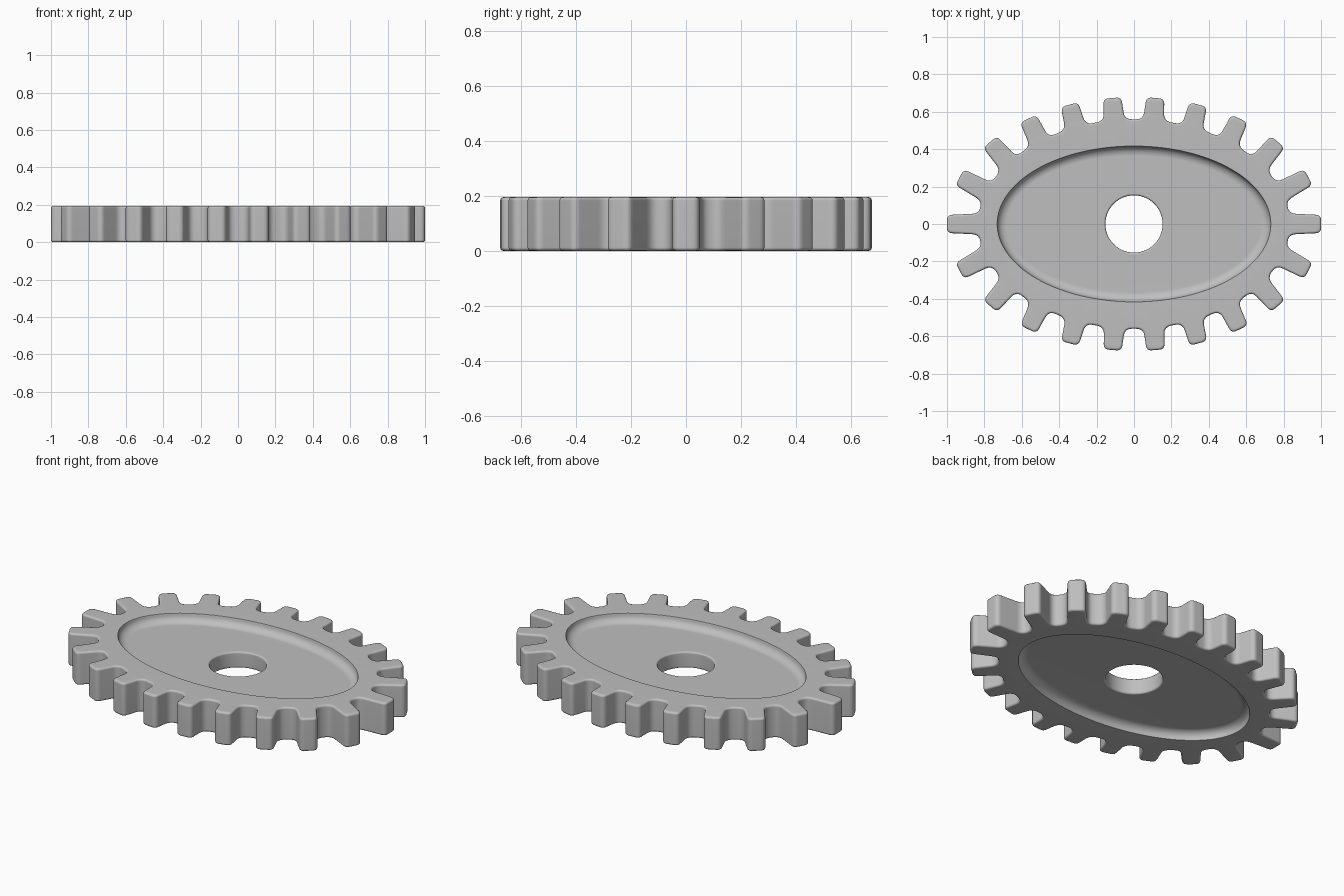
import bpy, bmesh, math
from mathutils import Vector

TEETH = 22
HALF = 0.0975            # half of the thickness
BEVEL = 0.012
PITCH_A, PITCH_B = 0.915, 0.618
RECESS_A, RECESS_B = 0.73, 0.415
DEPTH = 0.05             # recess depth and its fillet radius
HOLE = 0.153
SEGMENTS = 128

cube = bpy.data.objects.get("Cube")
if cube:
    bpy.data.objects.remove(cube, do_unlink=True)


def ellipse_point(a, b, t):
    return Vector((a * math.cos(t), b * math.sin(t)))


def evenly_spaced_angles(a, b, count, samples=4400):
    """Ellipse parameters that lie at equal arc lengths."""
    pts = [ellipse_point(a, b, math.tau * i / samples) for i in range(samples + 1)]
    lengths = [0.0]
    for p, q in zip(pts, pts[1:]):
        lengths.append(lengths[-1] + (q - p).length)
    angles, i = [], 0
    for k in range(count):
        while lengths[i] < lengths[-1] * k / count:
            i += 1
        angles.append(math.tau * i / samples)
    return angles


def tooth_corners(t):
    """Four corners of one tooth, counter-clockwise, with rounding radii."""
    centre = ellipse_point(PITCH_A, PITCH_B, t)
    out = Vector((math.cos(t) / PITCH_A, math.sin(t) / PITCH_B)).normalized()
    side = Vector((-out.y, out.x))
    stretch = math.cos(t) ** 2
    tip = centre + out * (0.06 + 0.025 * stretch)
    root = centre - out * (0.058 + 0.027 * stretch)
    return [(root - side * 0.056, 0.038), (tip - side * 0.048, 0.028),
            (tip + side * 0.048, 0.028), (root + side * 0.056, 0.038)]


def rounded(corners, steps=6):
    """Replace every corner with a short curve."""
    points = []
    for i, (p, r) in enumerate(corners):
        before = corners[i - 1][0] - p
        after = corners[(i + 1) % len(corners)][0] - p
        start = p + before.normalized() * min(r, before.length * 0.45)
        end = p + after.normalized() * min(r, after.length * 0.45)
        for s in range(steps + 1):
            u = s / steps
            points.append(start * (1 - u) ** 2 + p * 2 * u * (1 - u) + end * u * u)
    return points


def inset(points, distance):
    result = []
    for i, p in enumerate(points):
        d = (points[(i + 1) % len(points)] - points[i - 1]).normalized()
        result.append(p + Vector((-d.y, d.x)) * distance)
    return result


def add_ring(bm, points, z):
    return [bm.verts.new((p.x, p.y, z)) for p in points]


def bridge(bm, rings):
    for low, high in zip(rings, rings[1:]):
        n = len(low)
        for i in range(n):
            j = (i + 1) % n
            bm.faces.new((low[i], low[j], high[j], high[i]))


def loop_edges(bm, ring):
    return [bm.edges.get((ring[i - 1], ring[i])) for i in range(len(ring))]


def oval(a, b):
    return [ellipse_point(a, b, math.tau * i / SEGMENTS) for i in range(SEGMENTS)]


def quarter(steps):
    return [math.pi / 2 * i / steps for i in range(steps + 1)]


bm = bmesh.new()

# Toothed rim wall with a rounded top edge
corners = [c for t in evenly_spaced_angles(PITCH_A, PITCH_B, TEETH) for c in tooth_corners(t)]
outline = rounded(corners)
outer = [add_ring(bm, outline, 0)]
for q in quarter(3):
    outer.append(add_ring(bm, inset(outline, BEVEL * (1 - math.cos(q))),
                          HALF - BEVEL * (1 - math.sin(q))))
bridge(bm, outer)

# Oval recess: rounded lip, filleted wall, flat floor, then the centre hole
inner = []
lip = 0.006
for q in quarter(2):
    grow = lip * (1 - math.sin(q))
    inner.append(add_ring(bm, oval(RECESS_A + grow, RECESS_B + grow),
                          HALF - lip * (1 - math.cos(q))))
floor = HALF - DEPTH
for q in quarter(8)[1:]:
    shrink = DEPTH * (1 - math.cos(q))
    inner.append(add_ring(bm, oval(RECESS_A - shrink, RECESS_B - shrink),
                          floor + (DEPTH - lip) * (1 - math.sin(q))))
for q in quarter(3):
    r = HOLE + 0.01 * (1 - math.sin(q))
    inner.append(add_ring(bm, oval(r, r), floor - 0.01 * (1 - math.cos(q))))
inner.append(add_ring(bm, oval(HOLE, HOLE), 0))
bridge(bm, inner)

# Flat top between the teeth and the recess
bmesh.ops.triangle_fill(bm, use_beauty=True, normal=(0, 0, 1),
                        edges=loop_edges(bm, outer[-1]) + loop_edges(bm, inner[0]))
bmesh.ops.recalc_face_normals(bm, faces=bm.faces[:])
if sum(f.normal.z * f.calc_area() for f in bm.faces) < 0:
    bmesh.ops.reverse_faces(bm, faces=bm.faces[:])

mesh = bpy.data.meshes.new("oval_gear")
bm.to_mesh(mesh)
bm.free()
gear = bpy.data.objects.new("oval_gear", mesh)
bpy.context.collection.objects.link(gear)
gear.location.z = HALF

# Grey metal
grey = bpy.data.materials.new("grey_metal")
grey.use_nodes = True
colour = (0.52, 0.52, 0.52, 1)
grey.diffuse_color = colour
grey.node_tree.nodes["Principled BSDF"].inputs["Base Color"].default_value = colour
mesh.materials.append(grey)

# Smooth shading, and the lower half mirrored from the upper
bpy.ops.object.select_all(action='DESELECT')
gear.select_set(True)
bpy.context.view_layer.objects.active = gear
bpy.ops.object.shade_smooth_by_angle(angle=math.radians(40))
mirror = gear.modifiers.new("lower_half", 'MIRROR')
mirror.use_axis = (False, False, True)
mirror.merge_threshold = 0.0005
normals = gear.modifiers.new("flat_face_normals", 'WEIGHTED_NORMAL')
normals.keep_sharp = True
